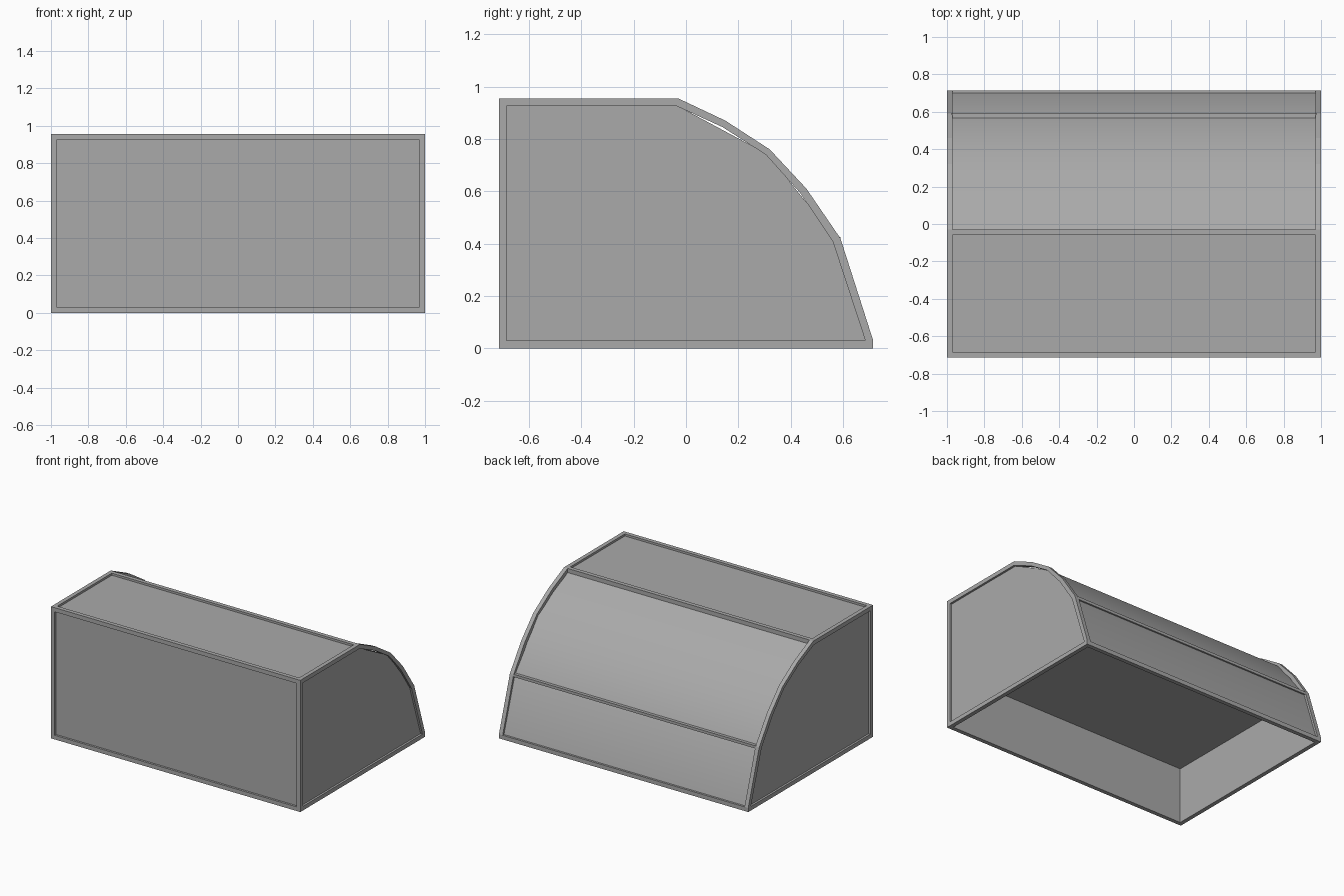
import bpy
import bmesh

cube = bpy.data.objects.get("Cube")
if cube:
    bpy.data.objects.remove(cube, do_unlink=True)

grey = bpy.data.materials.new("plain_grey")
grey.use_nodes = True
colour = (0.4, 0.4, 0.4, 1)
grey.diffuse_color = colour
grey.node_tree.nodes["Principled BSDF"].inputs["Base Color"].default_value = colour


def add_object(name, bm):
    bmesh.ops.recalc_face_normals(bm, faces=bm.faces)
    mesh = bpy.data.meshes.new(name)
    bm.to_mesh(mesh)
    bm.free()
    mesh.materials.append(grey)
    obj = bpy.data.objects.new(name, mesh)
    bpy.context.collection.objects.link(obj)
    return obj


def prism(name, profile, half_width):
    """Extrude a (y, z) profile along x, symmetric about x = 0."""
    bm = bmesh.new()
    face = bm.faces.new([bm.verts.new((-half_width, y, z)) for y, z in profile])
    result = bmesh.ops.extrude_face_region(bm, geom=[face])
    moved = [v for v in result["geom"] if isinstance(v, bmesh.types.BMVert)]
    bmesh.ops.translate(bm, verts=moved, vec=(2 * half_width, 0, 0))
    return add_object(name, bm)


def bar(name, y0, y1, z0, z1, half_width):
    return prism(name, [(y0, z0), (y1, z0), (y1, z1), (y0, z1)], half_width)


def end_frame(name, outer, inner, x0, x1):
    """Closed ring between two matching outlines."""
    bm = bmesh.new()
    loops = [[bm.verts.new((x, y, z)) for y, z in pts]
             for x, pts in ((x0, outer), (x1, outer), (x1, inner), (x0, inner))]
    n = len(outer)
    for k in range(4):
        a, b = loops[k], loops[(k + 1) % 4]
        for i in range(n):
            j = (i + 1) % n
            bm.faces.new((a[i], a[j], b[j], b[i]))
    return add_object(name, bm)


# Hollow body, open underneath, with a coarse rounded back
body = prism("body_panels", [
    (-0.70, 0.004), (-0.70, 0.94), (-0.045, 0.94), (-0.03, 0.925),
    (0.31, 0.743), (0.575, 0.415), (0.70, 0.03), (0.70, 0.004)], 0.985)
bm = bmesh.new()
bm.from_mesh(body.data)
bm.normal_update()
bmesh.ops.delete(bm, geom=[f for f in bm.faces if f.normal.z < -0.9], context="FACES_ONLY")
for f in bm.faces:
    f.smooth = f.normal.y > 0.1 and f.normal.z > 0.1 and f.calc_area() > 0.1
bm.to_mesh(body.data)
bm.free()
wall = body.modifiers.new("wall", "SOLIDIFY")
wall.thickness = 0.015
wall.offset = -1
wall.use_even_offset = True

# Raised frames around both ends
outer = [(-0.715, 0), (-0.715, 0.955), (-0.03, 0.955), (0.15, 0.87), (0.32, 0.76),
         (0.46, 0.61), (0.59, 0.42), (0.715, 0.03), (0.715, 0)]
inner = [(-0.685, 0.03), (-0.685, 0.925), (-0.035, 0.925), (0.14, 0.845), (0.305, 0.74),
         (0.435, 0.595), (0.56, 0.41), (0.68, 0.045), (0.685, 0.03)]
for side, s in (("left", 1), ("right", -1)):
    end_frame(side + "_end_frame", outer, inner, s * 0.97, s)

# Long rails joining the end frames
bar("front_bottom_rail", -0.715, -0.685, 0, 0.03, 0.975)
bar("front_top_rail", -0.715, -0.685, 0.925, 0.955, 0.975)
bar("back_top_rail", -0.06, -0.03, 0.925, 0.955, 0.975)
bar("back_bottom_rail", 0.685, 0.715, 0, 0.03, 0.975)

# Inner shelf whose edge shows across the back
bar("shelf", -0.69, 0.59, 0.405, 0.425, 0.975)
